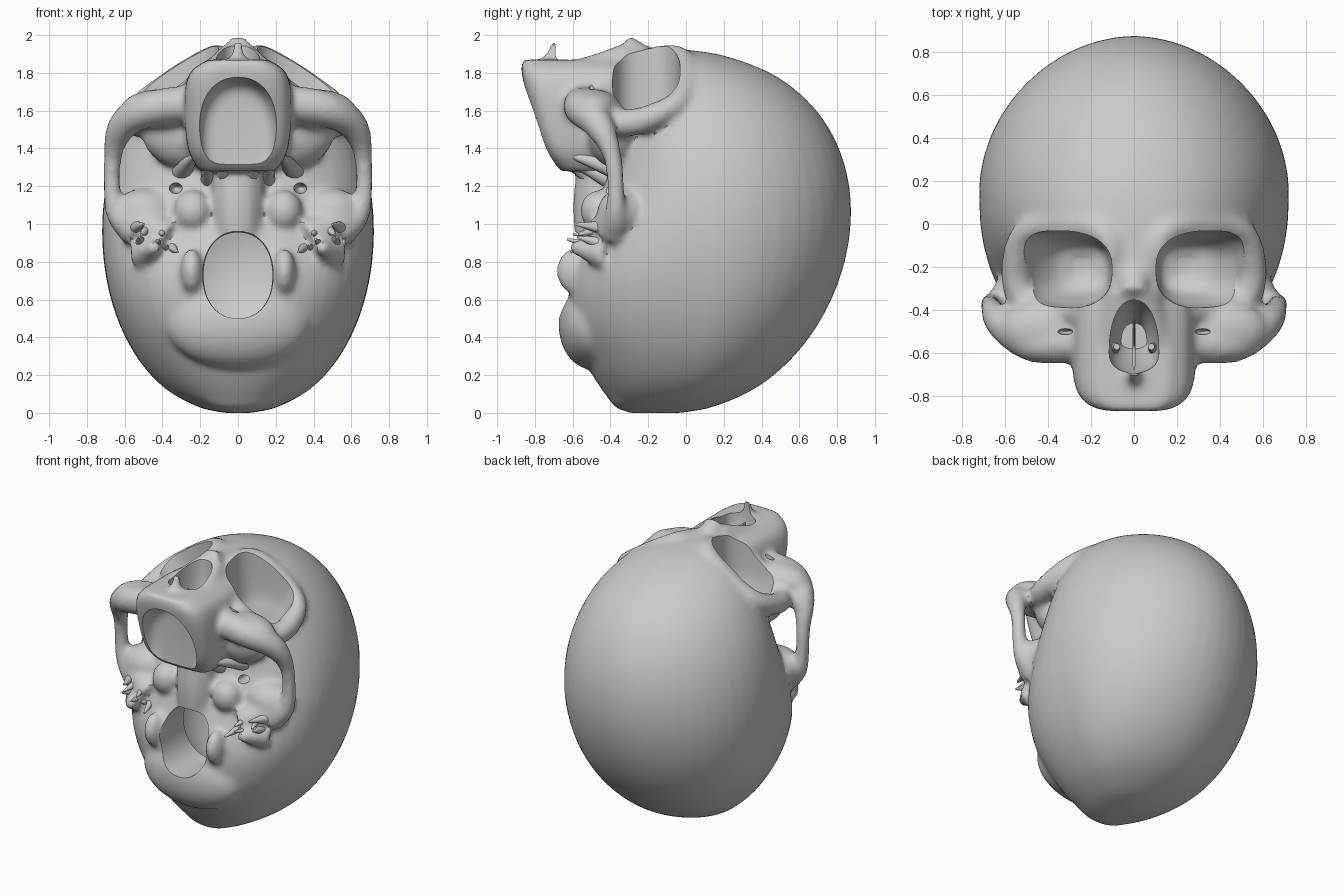
import bpy, bmesh, math, random
from mathutils import Matrix

random.seed(4)
if "Cube" in bpy.data.objects:
    bpy.data.objects.remove(bpy.data.objects["Cube"])

GREY = (0.6, 0.6, 0.6, 1)
bone = bpy.data.materials.new("bone_grey")
bone.use_nodes = True
bone.diffuse_color = GREY
bone.node_tree.nodes["Principled BSDF"].inputs["Base Color"].default_value = GREY


def power(value, exponent):
    return math.copysign(abs(value) ** exponent, value)


def finish(name, bm, mirror=False):
    """Turn a bmesh into an object, optionally with its mirrored twin."""
    if mirror:
        everything = bm.verts[:] + bm.edges[:] + bm.faces[:]
        for item in bmesh.ops.duplicate(bm, geom=everything)["geom"]:
            if isinstance(item, bmesh.types.BMVert):
                item.co.x *= -1
    bm.normal_update()
    bmesh.ops.recalc_face_normals(bm, faces=bm.faces[:])
    mesh = bpy.data.meshes.new(name)
    bm.to_mesh(mesh)
    bm.free()
    mesh.materials.append(bone)
    obj = bpy.data.objects.new(name, mesh)
    bpy.context.collection.objects.link(obj)
    return obj


def spline(rows, steps=5):
    """Catmull-Rom resampling of rows of numbers."""
    out = []
    last = len(rows) - 1
    for i in range(last):
        before, start, end, after = (rows[max(0, min(last, i + k))] for k in (-1, 0, 1, 2))
        for step in range(steps):
            t = step / steps
            out.append([q + t / 2 * (r - p + t * (2*p - 5*q + 4*r - s + t * (3*(q - r) + s - p)))
                        for p, q, r, s in zip(before, start, end, after)])
    return out + [list(rows[last])]


def loft(name, rows, axis="z", mirror=False, widest=0.5, square=2.2, back=None, sides=48):
    """Rows: position, low edge, high edge, half width, then centre, widest place, squareness."""
    bm = bmesh.new()
    rings = []
    for row in spline(rows):
        t, low, high, half, centre, place, n = row + [0, widest, square][len(row) - 4:]
        middle = low + (high - low) * place
        ring = []
        for i in range(sides):
            angle = math.tau * i / sides
            c, s = math.cos(angle), math.sin(angle)
            e = 2 / (back if back and s > 0 else n)
            u = centre + half * power(c, e)
            v = middle + power(s, e) * (high - middle if s > 0 else middle - low)
            ring.append(bm.verts.new((u, v, t) if axis == "z" else (u, t, v)))
        rings.append(ring)
    for p, q in zip(rings, rings[1:]):
        for i in range(sides):
            bm.faces.new((p[i - 1], p[i], q[i], q[i - 1]))
    bm.faces.new(rings[0])
    bm.faces.new(rings[-1])
    return finish(name, bm, mirror)


def tube(name, rows, mirror=True):
    """Round bar through points x, y, z, radius."""
    curve = bpy.data.curves.new(name, "CURVE")
    curve.dimensions, curve.use_fill_caps = "3D", True
    curve.bevel_depth, curve.bevel_resolution = 1, 4
    points = spline(rows)
    line = curve.splines.new("POLY")
    line.points.add(len(points) - 1)
    for point, (x, y, z, radius) in zip(line.points, points):
        point.co, point.radius = (x, y, z, 1), radius
    holder = bpy.data.objects.new(name, curve)
    bpy.context.collection.objects.link(holder)
    bm = bmesh.new()
    bm.from_mesh(evaluate(holder))
    bpy.data.objects.remove(holder)
    bmesh.ops.remove_doubles(bm, verts=bm.verts[:], dist=0.0001)
    return finish(name, bm, mirror)


def ball(name, centre, radii, mirror=True):
    bm = bmesh.new()
    place = Matrix.Translation(centre) @ Matrix.Diagonal((*radii, 1))
    bmesh.ops.create_icosphere(bm, subdivisions=4, radius=1, matrix=place)
    return finish(name, bm, mirror)


def evaluate(obj):
    depsgraph = bpy.context.evaluated_depsgraph_get()
    return bpy.data.meshes.new_from_object(obj.evaluated_get(depsgraph))


def bake(obj):
    obj.data = evaluate(obj)
    obj.modifiers.clear()
    obj.data.materials.clear()
    obj.data.materials.append(bone)


def cut(obj, cutter):
    """Subtract a cutter, using the exact solver if the quick one leaves the mesh as it was."""
    cutter.hide_render = True
    count = len(obj.data.polygons)
    modifier = obj.modifiers.new("opening", "BOOLEAN")
    modifier.operation, modifier.object = "DIFFERENCE", cutter
    modifier.solver = "MANIFOLD"
    if len(evaluate(obj).polygons) in (0, count):
        modifier.solver = "EXACT"
    bake(obj)
    bpy.data.objects.remove(cutter)


# Braincase: an egg whose underside follows a short profile
underside = [-.3, -.37, -.45, -.54, -.62, -.62, -.53, -.44, -.385, -.36, -.33, -.28, -.15]
rows = []
for i, low in enumerate(underside):
    angle = math.pi * i / (len(underside) - 1)
    z = 0.962 * (1 - math.cos(angle))
    swell = max(0.1, math.sin(angle) ** 0.9)
    high = -0.12 + swell * (0.99 + 0.1 * (z - 0.97))
    middle = -0.12 + 0.27 * swell
    squareness = 2.2 + 0.4 * math.exp(-((z - 0.8) / 0.45) ** 2)
    rows.append((z, low, high, 0.72 * swell, 0, (middle - low) / (high - low), squareness))
core = [loft("braincase", rows, back=1.92)]

# Upper jaw, cheeks, arches and nose
core.append(loft("upper_jaw", [
    (1.28, -.66, -.36, .2), (1.4, -.75, -.33, .265), (1.65, -.835, -.2, .285),
    (1.8, -.87, -.22, .255), (1.87, -.865, -.32, .16)], widest=.4, square=4.5))
core.append(ball("cheek_body", (.4, -.49, 1.61), (.22, .14, .105)))
core.append(ball("eye_floor", (.27, -.37, 1.49), (.24, .15, .2)))
core.append(tube("cheek_arch", [
    (.22, -.54, 1.64, .1), (.46, -.55, 1.61, .095), (.61, -.46, 1.52, .08),
    (.665, -.385, 1.34, .048), (.65, -.37, 1.07, .055), (.54, -.38, .97, .1)]))
core.append(tube("nose_bridge", [
    (0, -.1, 1.84, .09), (0, -.22, 1.86, .085), (0, -.335, 1.95, .065)], mirror=False))
core.append(tube("nose_side", [(.04, -.31, 1.89, .07), (.13, -.6, 1.77, .09)]))
core.append(tube("nose_spine", [
    (0, -.73, 1.81, .09), (0, -.71, 1.88, .04), (0, -.69, 1.97, .02)], mirror=False))

# Eye rims: tilted rounded loops, lower at the outer side
rim = []
for i in range(14):
    angle = math.tau * i / 12
    across, along = power(math.cos(angle), 0.75), power(math.sin(angle), 0.75)
    rim.append((.32 + .23 * across, -.2 + .205 * along,
                1.71 - .15 * across + .07 * along, .07 - .01 * along))
core.append(tube("eye_rim", rim))

# Underside of the skull
core.append(tube("central_base", [
    (0, -.45, .85, .13), (0, -.46, 1.1, .14), (0, -.42, 1.35, .15)], mirror=False))
core.append(tube("ear_base", [(.6, -.36, 1.04, .08), (.36, -.47, .92, .1)]))
core.append(ball("jaw_socket", (.49, -.33, 1.06), (.17, .14, .13)))
core.append(tube("ear_process", [(.5, -.42, .84, .09), (.44, -.61, .88, .03)]))
core.append(ball("base_bulb", (.24, -.46, 1.07), (.1, .1, .11)))
core.append(ball("neck_joint", (.245, -.59, .75), (.06, .095, .12)))
core.append(ball("neck_ridge", (0, -.5, .47), (.38, .175, .24), mirror=False))
core.append(ball("rear_bump", (0, -.31, .1), (.2, .1, .09), mirror=False))

# Blend the bone masses into one surface
joined = bmesh.new()
for piece in core:
    joined.from_mesh(piece.data)
    bpy.data.objects.remove(piece)
skull = finish("skull", joined)
blend = skull.modifiers.new("blend", "REMESH")
blend.mode, blend.voxel_size = "VOXEL", 0.02
soften = skull.modifiers.new("soften", "SMOOTH")
soften.factor, soften.iterations = 0.5, 6
bake(skull)

# Openings for eyes, nose, palate and spine
cut(skull, loft("eye_cutter", [
    (1.4, -.24, -.16, .04, .24), (1.44, -.31, -.1, .12, .25), (1.54, -.355, -.065, .175, .285),
    (1.68, -.385, -.035, .215, .32), (2.1, -.41, -.03, .36, .46)], mirror=True, square=2.7))
cut(skull, loft("nose_cutter", [
    (1.5, -.58, -.46, .06), (1.68, -.65, -.38, .1), (1.85, -.69, -.355, .115),
    (2.1, -.69, -.355, .115)], widest=.27))
cut(skull, loft("palate_cutter", [
    (-.69, 1.27, 1.62, .08), (-.73, 1.21, 1.74, .19), (-1, 1.2, 1.8, .235)], axis="y"))
cut(skull, ball("cavity_cutter", (0, .14, .8), (.5, .54, .58), mirror=False))
cut(skull, loft("spine_hole_cutter", [(-.9, .5, .97, .19), (-.2, .5, .95, .18)], axis="y"))
cut(skull, ball("cheek_hole_cutter", (.32, -.5, 1.73), (.035, .014, .07)))
cut(skull, ball("base_hole_cutter", (.33, -.42, 1.19), (.035, .12, .028)))

# Thin bony plates and rough fragments
parts = [skull]
parts.append(tube("inner_wing_plate", [(.15, -.38, 1.22, .05), (.17, -.64, 1.35, .015)]))
parts.append(tube("outer_wing_plate", [(.3, -.34, 1.28, .06), (.23, -.6, 1.36, .015)]))
parts.append(tube("palate_rear_spur", [(.06, -.5, 1.26, .06), (.09, -.67, 1.36, .012)]))
parts.append(tube("nose_shell", [(.1, -.58, 1.56, .035), (.08, -.57, 1.74, .015)]))
parts.append(loft("nose_septum", [(1.48, -.6, -.42, .008), (1.82, -.68, -.56, .008)], sides=12))
for i in range(7):
    x, z = .36 + .03 * i, random.uniform(.85, 1)
    tip = [value + random.uniform(-.05, .05) for value in (x, -.6, z)]
    parts.append(tube("ear_spur", [(x, -.45, z, .035), (*tip, .006)]))

# Smooth shading with crisp rims
for part in parts:
    bpy.ops.object.select_all(action="DESELECT")
    part.select_set(True)
    bpy.context.view_layer.objects.active = part
    bpy.ops.object.shade_smooth_by_angle(angle=math.radians(40))
